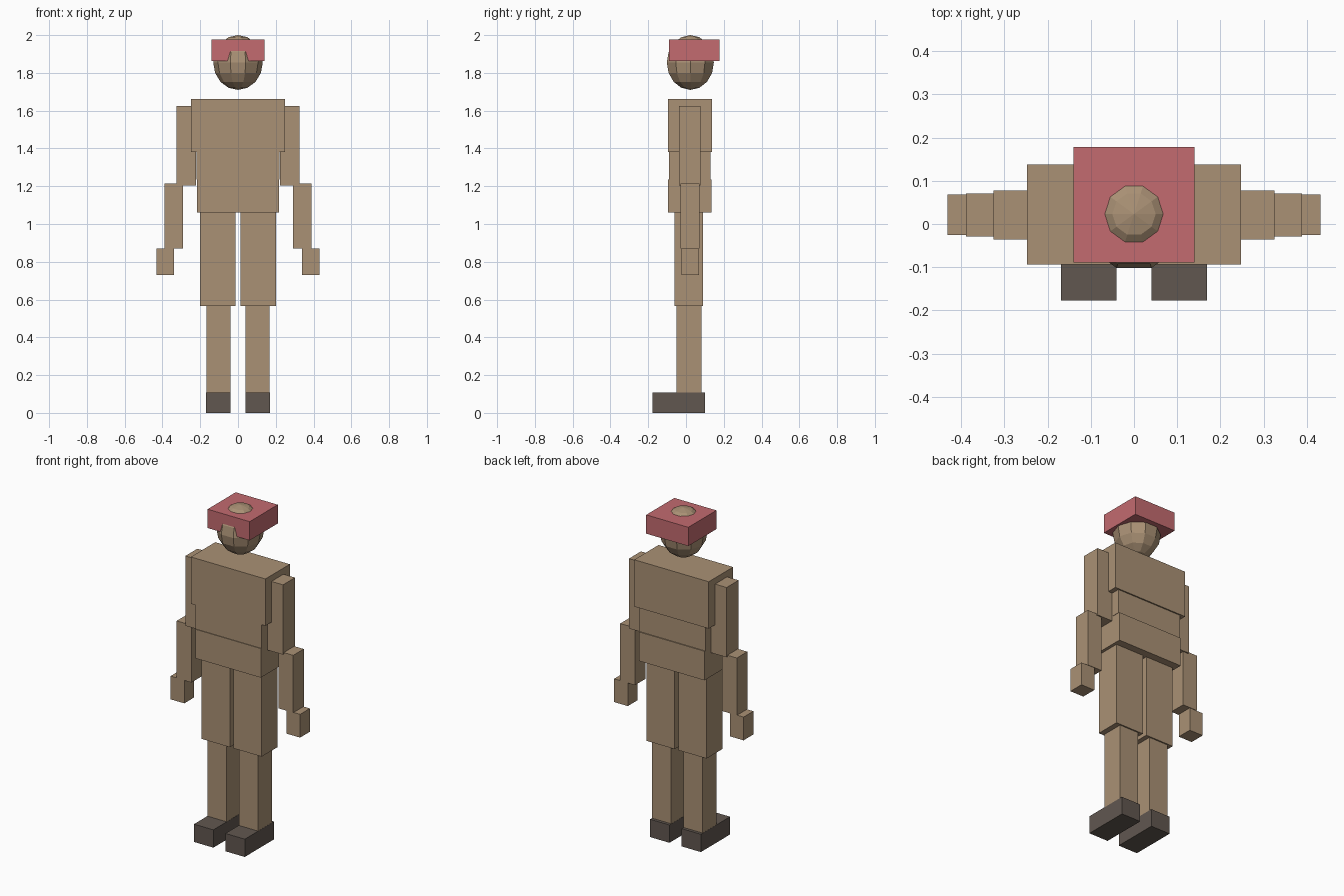
import bpy
import math

if "Cube" in bpy.data.objects:
    bpy.data.objects.remove(bpy.data.objects["Cube"])


def material(name, rgb):
    """Flat colour from 8-bit sRGB values, stored as linear."""
    m = bpy.data.materials.new(name)
    m.diffuse_color = [((c / 255 + 0.055) / 1.055) ** 2.4 for c in rgb] + [1.0]
    m.use_nodes = True
    m.node_tree.nodes["Principled BSDF"].inputs["Base Color"].default_value = m.diffuse_color
    return m


tan = material("tan", (170, 145, 117))
red = material("dusty_red", (195, 107, 112))
dark = material("dark_brown", (97, 87, 80))


def box(name, x, y, z, mat):
    """Box from (min, max) ranges on each axis."""
    mid = [(r[0] + r[1]) / 2 for r in (x, y, z)]
    bpy.ops.mesh.primitive_cube_add(size=1, location=mid)
    ob = bpy.context.object
    ob.name = name
    ob.scale = [r[1] - r[0] for r in (x, y, z)]
    bpy.ops.object.transform_apply(location=False, rotation=False, scale=True)
    ob.data.materials.append(mat)
    return ob


# Torso
box("chest", (-0.248, 0.248), (-0.094, 0.138), (1.38, 1.662), tan)
box("waist", (-0.22, 0.22), (-0.09, 0.13), (1.235, 1.38), tan)
box("pelvis", (-0.218, 0.218), (-0.094, 0.136), (1.06, 1.235), tan)

# Limbs, given for one side and repeated on the other
limbs = [
    ("upper_arm", (0.222, 0.325), (-0.036, 0.078), (1.205, 1.625), tan),
    ("forearm", (0.29, 0.388), (-0.029, 0.071), (0.87, 1.215), tan),
    ("hand", (0.34, 0.431), (-0.025, 0.068), (0.73, 0.87), tan),
    ("thigh", (0.012, 0.2), (-0.06, 0.09), (0.567, 1.06), tan),
    ("shin", (0.041, 0.168), (-0.05, 0.082), (0.1, 0.567), tan),
    ("foot", (0.04, 0.169), (-0.177, 0.1), (0.0, 0.107), dark),
]
for name, x, y, z, mat in limbs:
    box("right_" + name, x, y, z, mat)
    box("left_" + name, (-x[1], -x[0]), y, z, mat)

# Faceted head with a vertex column facing forward
bpy.ops.mesh.primitive_uv_sphere_add(
    segments=10, ring_count=8, radius=1,
    location=(0, 0.023, 1.855), rotation=(0, 0, math.pi / 2))
head = bpy.context.object
head.name = "head"
head.scale = (0.131, 0.131, 0.145)
bpy.ops.object.transform_apply(location=False, rotation=True, scale=True)
head.data.materials.append(tan)

# Square cap around the crown
box("cap", (-0.14, 0.14), (-0.089, 0.178), (1.863, 1.976), red)
